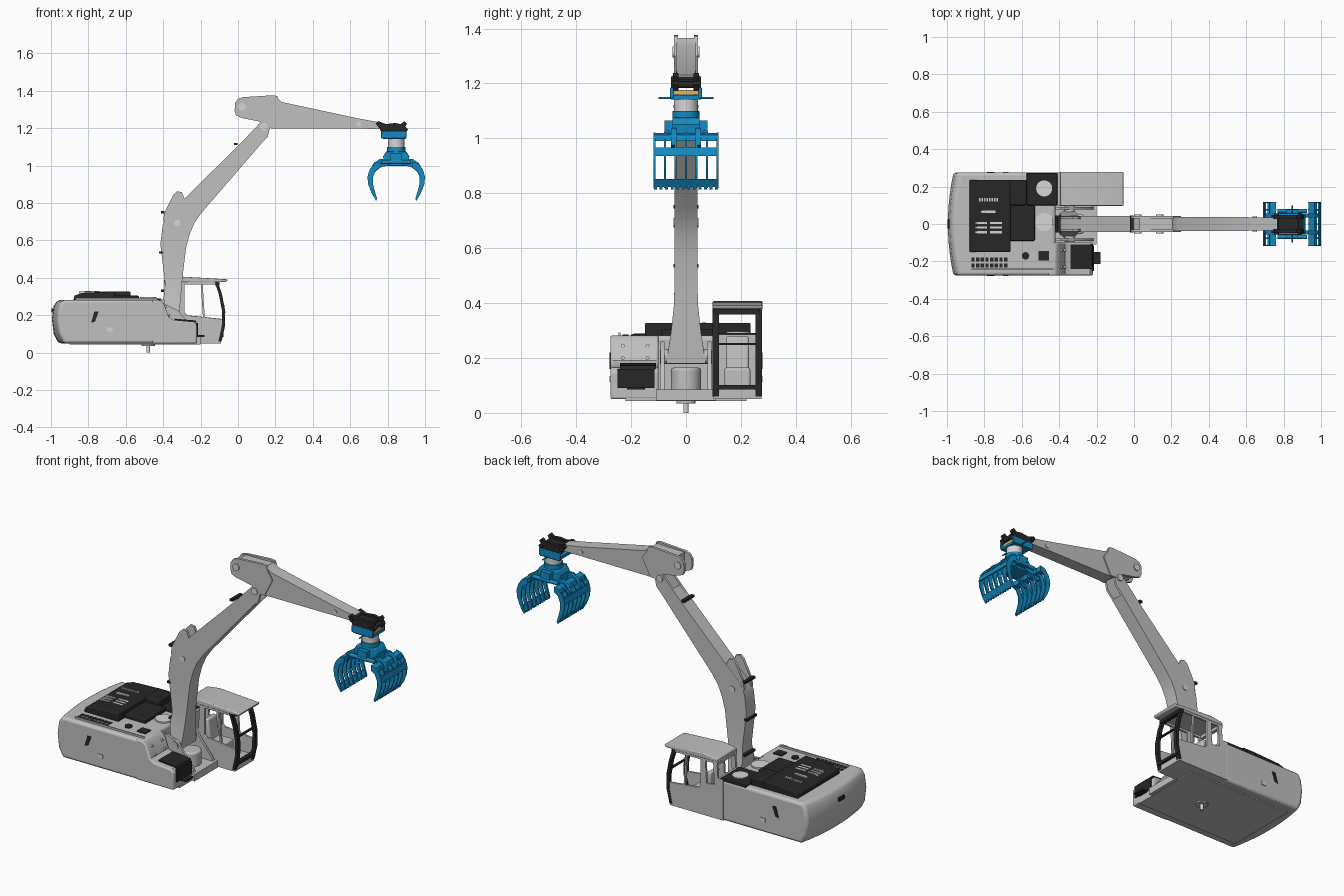
import bpy, bmesh, math
from mathutils import Vector

if "Cube" in bpy.data.objects:
    bpy.data.objects.remove(bpy.data.objects["Cube"], do_unlink=True)


def material(name, rgb):
    m = bpy.data.materials.new(name)
    m.use_nodes = True
    m.diffuse_color = (*rgb, 1)
    m.node_tree.nodes["Principled BSDF"].inputs["Base Color"].default_value = (*rgb, 1)
    return m


GREY = material("body grey", (0.53, 0.53, 0.53))
PALE = material("pale metal", (0.68, 0.68, 0.67))
DARK = material("dark trim", (0.02, 0.02, 0.021))
BLUE = material("grapple blue", (0.006, 0.26, 0.55))
YELLOW = material("lock yellow", (0.75, 0.5, 0.08))


def loft(name, rings, mat, bevel=0):
    """Skin a list of equal-length rings and cap both ends."""
    bm = bmesh.new()
    vs = [[bm.verts.new(p) for p in r] for r in rings]
    n = len(rings[0])
    for a, b in zip(vs, vs[1:]):
        for i in range(n):
            bm.faces.new((a[i], a[(i + 1) % n], b[(i + 1) % n], b[i]))
    bm.faces.new(vs[0])
    bm.faces.new(vs[-1])
    bmesh.ops.recalc_face_normals(bm, faces=bm.faces)
    me = bpy.data.meshes.new(name)
    bm.to_mesh(me)
    bm.free()
    me.materials.append(mat)
    ob = bpy.data.objects.new(name, me)
    bpy.context.collection.objects.link(ob)
    bpy.ops.object.select_all(action='DESELECT')
    ob.select_set(True)
    bpy.context.view_layer.objects.active = ob
    bpy.ops.object.shade_smooth_by_angle(angle=math.radians(32))
    if bevel:
        b = ob.modifiers.new("bevel", 'BEVEL')
        b.width, b.segments, b.limit_method = bevel, 3, 'ANGLE'
        b.angle_limit = math.radians(40)
    return ob


def prism(name, pts, y0, y1, mat, bevel=0):
    return loft(name, [[(x, y, z) for x, z in pts] for y in (y0, y1)], mat, bevel)


def box(name, x0, x1, y0, y1, z0, z1, mat, bevel=0):
    return prism(name, [(x0, z0), (x1, z0), (x1, z1), (x0, z1)], y0, y1, mat, bevel)


def tube(name, p0, p1, r, mat, n=24, bevel=0):
    p0, p1 = Vector(p0), Vector(p1)
    q = (p1 - p0).to_track_quat('Z', 'Y')
    rings = [[p + q @ Vector((r * math.cos(t * math.tau / n), r * math.sin(t * math.tau / n), 0))
              for t in range(n)] for p in (p0, p1)]
    return loft(name, rings, mat, bevel)


def array(ob, count, offset):
    m = ob.modifiers.new("array", 'ARRAY')
    m.count, m.use_relative_offset, m.use_constant_offset = count, False, True
    m.constant_offset_displace = offset


def beam(name, stations, mat, bevel=0):
    """Box section through (point a, point b, half width) stations."""
    return loft(name, [[(a[0], -w, a[1]), (a[0], w, a[1]), (b[0], w, b[1]), (b[0], -w, b[1])]
                       for a, b, w in stations], mat, bevel)


# Upper structure with a bowed counterweight
side = [(-0.96, 0.05), (-0.985, 0.10), (-0.995, 0.18), (-0.985, 0.25), (-0.965, 0.282),
        (-0.42, 0.282), (-0.42, 0.05)]
loft("main_body", [[(x + (0.03 * (y / 0.275) ** 2 if x < -0.9 else 0), y, z) for x, z in side]
                   for y in [-0.275 + 0.055 * i for i in range(11)]], GREY, 0.015)
prism("right_front_box", [(-0.46, 0.05), (-0.46, 0.282), (-0.42, 0.282), (-0.395, 0.26), (-0.37, 0.19),
                          (-0.345, 0.175), (-0.235, 0.165), (-0.22, 0.15), (-0.22, 0.05)],
      -0.275, -0.10, GREY, 0.008)
box("centre_floor", -0.46, -0.20, -0.11, 0.11, 0.045, 0.085, GREY)
box("belly_plate", -0.90, -0.22, -0.22, 0.22, 0.043, 0.055, GREY)
tube("swivel_housing", (-0.30, 0, 0.05), (-0.30, 0, 0.165), 0.055, GREY, 32, 0.01)
tube("centre_pin", (-0.48, 0, 0), (-0.48, 0, 0.06), 0.01, PALE)
tube("pin_flange", (-0.48, 0, 0.035), (-0.48, 0, 0.05), 0.035, GREY)

# Front steps and tread
prism("step_tread", [(-0.34, 0.168), (-0.34, 0.182), (-0.225, 0.172), (-0.22, 0.16)], -0.24, -0.11, DARK)
box("step_grille", -0.225, -0.213, -0.25, -0.115, 0.09, 0.16, DARK)
box("foot_step", -0.22, -0.18, -0.215, -0.15, 0.085, 0.095, DARK)
for y in (-0.23, -0.14):
    for x, z in ((-0.39, 0.245), (-0.372, 0.2)):
        tube("step_bolt", (x - 0.01, y, z), (x + 0.008, y, z), 0.007, PALE, 12)

# Engine hood and deck fittings
hood = [(-0.88, 0.275), (-0.875, 0.305), (-0.83, 0.32), (-0.66, 0.328), (-0.66, 0.275)]
prism("engine_hood", hood, -0.15, 0.235, DARK, 0.006)
box("hood_extension", -0.665, -0.575, 0.10, 0.235, 0.275, 0.328, DARK, 0.006)
box("air_intake_cover", -0.665, -0.53, -0.09, 0.10, 0.275, 0.305, DARK, 0.006)
box("exhaust_deck", -0.575, -0.41, 0.10, 0.273, 0.275, 0.291, DARK, 0.004)
tube("exhaust_cap", (-0.48, 0.19, 0.28), (-0.48, 0.19, 0.297), 0.043, PALE, 32)
tube("swing_cover", (-0.48, 0.01, 0.275), (-0.48, 0.01, 0.29), 0.048, PALE, 32)
box("tank_cover", -0.51, -0.455, -0.195, -0.145, 0.28, 0.288, DARK)
tube("filler_cap", (-0.58, -0.17, 0.28), (-0.58, -0.17, 0.29), 0.02, DARK)
array(box("hood_slots", -0.83, -0.822, 0.12, 0.14, 0.318, 0.327, PALE), 8, (0.0135, 0, 0))
box("hood_handle", -0.82, -0.74, 0.058, 0.073, 0.318, 0.329, PALE)
for y in (-0.05, -0.025, 0.0):
    array(box("hood_louvre", -0.85, -0.785, y, y + 0.012, 0.316, 0.326, PALE), 2, (0.08, 0, 0))
for y in (-0.20, -0.232):
    array(box("deck_vents", -0.87, -0.852, y, y + 0.022, 0.279, 0.285, DARK), 8, (0.025, 0, 0))
box("deck_rail", -0.87, -0.43, -0.245, -0.238, 0.28, 0.292, GREY)

# Side hatches and rear handle
for y0, y1 in ((-0.279, -0.27), (0.27, 0.279)):
    prism("side_vent", [(-0.785, 0.16), (-0.765, 0.165), (-0.745, 0.22), (-0.768, 0.22)], y0, y1, DARK)
    box("side_latch", -0.70, -0.67, y0, y1, 0.112, 0.135, PALE)
box("rear_latch", -0.998, -0.98, -0.025, 0.025, 0.215, 0.235, DARK)

# Cab sides: lower panel, pillars and rails
for y0, y1 in ((0.10, 0.113), (0.262, 0.275)):
    prism("cab_lower_panel", [(-0.43, 0.05), (-0.43, 0.25), (-0.31, 0.235), (-0.27, 0.20), (-0.08, 0.18),
                              (-0.078, 0.12), (-0.095, 0.05)], y0, y1, GREY, 0.003)
    prism("cab_rear_pillar", [(-0.40, 0.22), (-0.375, 0.22), (-0.365, 0.385), (-0.39, 0.385)], y0, y1, GREY)
    prism("cab_middle_pillar", [(-0.325, 0.21), (-0.285, 0.19), (-0.285, 0.385), (-0.315, 0.385)], y0, y1, GREY)
    prism("cab_window_bar", [(-0.187, 0.18), (-0.177, 0.18), (-0.19, 0.385), (-0.20, 0.385)], y0, y1, GREY)
    box("cab_top_rail", -0.39, -0.11, y0, y1, 0.365, 0.388, GREY)
box("cab_floor", -0.43, -0.09, 0.10, 0.275, 0.05, 0.09, GREY)
box("cab_back_wall", -0.43, -0.395, 0.10, 0.275, 0.05, 0.285, GREY)
box("cab_back_rail", -0.395, -0.375, 0.10, 0.275, 0.36, 0.388, GREY)
prism("cab_roof", [(-0.398, 0.378), (-0.39, 0.396), (-0.31, 0.407), (-0.055, 0.392), (-0.062, 0.378),
                   (-0.12, 0.376)], 0.097, 0.279, GREY, 0.005)
box("seat_base", -0.29, -0.19, 0.14, 0.235, 0.085, 0.165, GREY, 0.01)
prism("seat_back", [(-0.31, 0.15), (-0.275, 0.15), (-0.295, 0.28), (-0.32, 0.28)], 0.145, 0.23, GREY, 0.01)

# Curved black windscreen frame
curve = [(-0.108, 0.38), (-0.085, 0.31), (-0.068, 0.22), (-0.07, 0.14), (-0.088, 0.06)]
frame = curve + [(x - 0.017, z) for x, z in reversed(curve)]
for y in (0.096, 0.253):
    prism("windscreen_pillar", frame, y, y + 0.024, DARK)
box("windscreen_top", -0.122, -0.098, 0.10, 0.27, 0.358, 0.38, DARK)
box("windscreen_bottom", -0.10, -0.078, 0.10, 0.27, 0.085, 0.102, DARK)
box("windscreen_bar", -0.085, -0.072, 0.11, 0.265, 0.247, 0.254, DARK)

# Boom, foot brackets and fork
for s in (-1, 1):
    prism("boom_bracket", [(-0.43, 0.05), (-0.43, 0.25), (-0.39, 0.26), (-0.32, 0.225), (-0.22, 0.10),
                           (-0.21, 0.05)], s * 0.078, s * 0.092, GREY)
    prism("boom_lug", [(-0.40, 0.70), (-0.395, 0.745), (-0.345, 0.845), (-0.325, 0.863), (-0.30, 0.858),
                       (-0.285, 0.82), (-0.30, 0.76)], s * 0.026, s * 0.041, GREY)
    prism("boom_fork", [(0.0, 1.105), (0.105, 1.215), (0.125, 1.238), (0.15, 1.244), (0.168, 1.23),
                        (0.17, 1.20), (0.16, 1.155), (0.07, 1.06)], s * 0.029, s * 0.042, GREY)
    tube("boom_boss", (-0.325, s * 0.035, 0.693), (-0.325, s * 0.046, 0.693), 0.017, PALE)
    tube("fork_boss", (0.137, s * 0.03, 1.208), (0.137, s * 0.05, 1.208), 0.02, PALE)
tube("boom_foot_pin", (-0.345, -0.095, 0.205), (-0.345, 0.095, 0.205), 0.027, GREY)
beam("boom", [((-0.375, 0.185), (-0.318, 0.18), 0.072), ((-0.398, 0.29), (-0.306, 0.29), 0.055),
              ((-0.39, 0.37), (-0.297, 0.40), 0.043), ((-0.415, 0.58), (-0.278, 0.56), 0.042),
              ((-0.403, 0.68), (-0.258, 0.635), 0.042), ((-0.38, 0.735), (-0.232, 0.695), 0.042),
              ((-0.30, 0.81), (-0.193, 0.75), 0.042), ((0.06, 1.165), (0.12, 1.112), 0.042)], GREY)
for x, z in ((-0.40, 0.325), (-0.41, 0.53), (-0.40, 0.745), (-0.01, 1.11)):
    box("hose_clamp", x - 0.012, x + 0.008, -0.046, 0.046, z, z + 0.012, DARK)

# Stick with rear cheeks
beam("stick", [((0.10, 1.36), (0.13, 1.24), 0.03), ((0.205, 1.365), (0.18, 1.198), 0.037),
               ((0.235, 1.34), (0.24, 1.198), 0.037), ((0.645, 1.252), (0.64, 1.198), 0.036),
               ((0.765, 1.23), (0.765, 1.196), 0.034)], GREY)
for s in (-1, 1):
    prism("stick_cheek", [(-0.018, 1.29), (-0.016, 1.335), (0.0, 1.357), (0.025, 1.366), (0.185, 1.376),
                          (0.21, 1.372), (0.222, 1.34), (0.25, 1.30), (0.20, 1.2), (0.165, 1.2), (0.12, 1.235),
                          (0.02, 1.255), (-0.01, 1.268)], s * 0.029, s * 0.044, GREY)
    tube("stick_boss", (0.02, s * 0.03, 1.315), (0.02, s * 0.05, 1.315), 0.02, PALE)
    tube("link_boss", (0.645, s * 0.03, 1.222), (0.645, s * 0.041, 1.222), 0.012, PALE)
box("stick_web", 0.03, 0.20, -0.03, 0.03, 1.26, 1.362, GREY)

# Quick coupler
for s in (-1, 1):
    prism("coupler_plate", [(0.735, 1.225), (0.75, 1.238), (0.79, 1.222), (0.84, 1.228), (0.87, 1.222),
                            (0.89, 1.238), (0.903, 1.225), (0.895, 1.208), (0.91, 1.195), (0.895, 1.172),
                            (0.84, 1.185), (0.80, 1.172), (0.765, 1.18), (0.755, 1.205)],
          s * 0.028, s * 0.048, DARK)
box("coupler_block", 0.765, 0.88, -0.035, 0.035, 1.185, 1.215, DARK)
for x, z in ((0.76, 1.213), (0.89, 1.195)):
    tube("coupler_pin", (x, -0.055, z), (x, 0.055, z), 0.012, DARK)
box("lock_bar", 0.865, 0.89, -0.045, 0.045, 1.16, 1.176, YELLOW)

# Grapple head and rotator
CX = 0.846
for s in (-1, 1):
    box("head_ear", 0.765, 0.90, s * 0.045, s * 0.058, 1.145, 1.185, BLUE, 0.004)
box("head_plate", 0.775, 0.895, -0.055, 0.055, 1.142, 1.158, BLUE)
tube("head_rod", (CX, -0.10, 1.147), (CX, 0.10, 1.147), 0.004, BLUE, 12)
tube("rotator", (CX, 0, 1.09), (CX, 0, 1.145), 0.044, PALE, 32)
tube("rotator_ring", (CX, 0, 1.068), (CX, 0, 1.10), 0.05, BLUE, 32)
prism("grapple_body", [(CX - 0.055, 1.075), (CX + 0.055, 1.075), (CX + 0.07, 1.05), (CX + 0.065, 0.998),
                       (CX - 0.065, 0.998), (CX - 0.07, 1.05)], -0.05, 0.05, BLUE, 0.004)
for s in (-1, 1):
    tube("grapple_cylinder", (CX - 0.08, s * 0.07, 1.02), (CX + 0.08, s * 0.07, 1.02), 0.011, BLUE, 16)
    box("cylinder_lug", CX - 0.03, CX + 0.03, s * 0.045, s * 0.078, 1.01, 1.065, BLUE)

# Two opposing tined claws
tine = [(0.085, 1.022), (0.118, 1.012), (0.142, 0.98), (0.154, 0.94), (0.15, 0.90), (0.135, 0.86),
        (0.112, 0.82), (0.102, 0.822), (0.115, 0.865), (0.125, 0.905), (0.124, 0.94), (0.11, 0.975), (0.085, 0.99)]
arm = [(0.03, 1.005), (0.05, 1.03), (0.085, 1.037), (0.12, 1.015), (0.142, 0.975), (0.115, 0.965), (0.085, 0.99)]
for s in (-1, 1):
    def flip(pts):
        return [(CX + s * x, z) for x, z in pts]
    array(prism("claw_tines", flip(tine), -0.118, -0.111, BLUE), 7, (0, 0.0382, 0))
    for y in (-0.055, 0.035):
        prism("claw_arm", flip(arm), y, y + 0.02, BLUE)
    prism("claw_top_beam", flip([(0.088, 0.992), (0.088, 1.02), (0.118, 1.012), (0.125, 0.99)]),
          -0.118, 0.118, BLUE)
    prism("claw_middle_plate", flip([(0.147, 0.967), (0.155, 0.935), (0.147, 0.935), (0.139, 0.967)]),
          -0.118, 0.118, BLUE)
    prism("claw_lip", flip([(0.132, 0.852), (0.113, 0.822), (0.105, 0.822), (0.122, 0.852)]),
          -0.118, 0.118, BLUE)
    array(prism("lip_teeth", flip([(0.118, 0.83), (0.11, 0.814), (0.103, 0.816), (0.108, 0.83)]),
                -0.116, -0.106, BLUE), 12, (0, 0.0202, 0))
